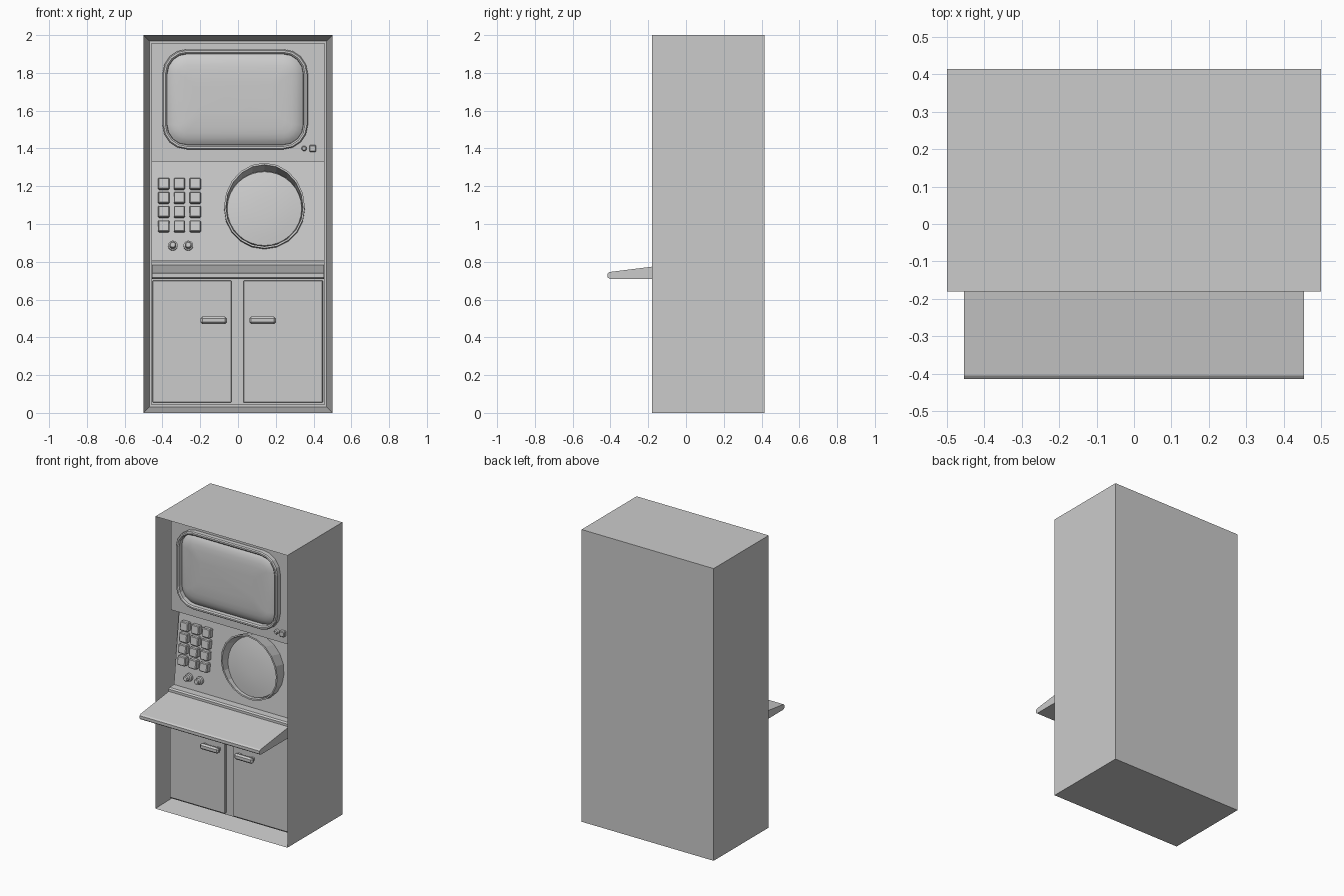
import bpy, bmesh
from math import sin, cos, pi, atan2
from mathutils import Matrix, Vector

if "Cube" in bpy.data.objects:
    bpy.data.objects.remove(bpy.data.objects["Cube"])


def finish(bm, name, smooth=False, matrix=None):
    bmesh.ops.recalc_face_normals(bm, faces=bm.faces[:])
    me = bpy.data.meshes.new(name)
    bm.to_mesh(me)
    bm.free()
    ob = bpy.data.objects.new(name, me)
    bpy.context.collection.objects.link(ob)
    if matrix:
        ob.matrix_world = matrix
    if smooth:
        bpy.context.view_layer.objects.active = ob
        ob.select_set(True)
        bpy.ops.object.shade_smooth_by_angle(angle=0.6)
        ob.select_set(False)
    return ob


def box(name, x, y, z, bevel=0, matrix=None):
    """Box from (min, max) ranges, optionally chamfered."""
    bm = bmesh.new()
    bmesh.ops.create_cube(bm, size=1)
    for v in bm.verts:
        v.co = Vector([(r[0] + r[1]) / 2 + c * (r[1] - r[0]) for r, c in zip((x, y, z), v.co)])
    if bevel:
        bmesh.ops.bevel(bm, geom=bm.edges[:], offset=bevel, segments=1, affect='EDGES')
    return finish(bm, name, matrix=matrix)


def profile(name, pts, x0, x1):
    """Extrude a (y, z) side profile across the width."""
    bm = bmesh.new()
    f = bm.faces.new([bm.verts.new((x0, y, z)) for y, z in pts])
    ext = bmesh.ops.extrude_face_region(bm, geom=[f])['geom']
    bmesh.ops.translate(bm, vec=(x1 - x0, 0, 0), verts=[g for g in ext if isinstance(g, bmesh.types.BMVert)])
    return finish(bm, name)


def loft(name, rings, smooth=False, matrix=None, cap=True):
    """Bridge closed rings of points; cap the last one."""
    bm = bmesh.new()
    rows = [[bm.verts.new(p) for p in r] for r in rings]
    n = len(rows[0])
    for a, b in zip(rows, rows[1:]):
        for i in range(n):
            bm.faces.new((a[i], a[(i + 1) % n], b[(i + 1) % n], b[i]))
    if cap:
        bm.faces.new(rows[-1])
    return finish(bm, name, smooth, matrix)


def circle(r, y, n):
    return [(r * cos(2 * pi * i / n), y, r * sin(2 * pi * i / n)) for i in range(n)]


def rounded(inset, y, radius=0.13, seg=4):
    """Rounded rectangle of the display, shrunk by inset."""
    w, h = 0.385 - inset, 0.265 - inset
    r = max(radius - inset, 0.03)
    pts = []
    for k, (sx, sz) in enumerate([(1, 1), (-1, 1), (-1, -1), (1, -1)]):
        for i in range(seg + 1):
            a = pi / 2 * (k + i / seg)
            pts.append((-0.015 + sx * (w - r) + r * cos(a), y, 1.66 + sz * (h - r) + r * sin(a)))
    return pts


# Cabinet shell with recessed front
bm = bmesh.new()
bmesh.ops.create_cube(bm, size=1)
for v in bm.verts:
    v.co = Vector((v.co.x, 0.1175 + v.co.y * 0.595, 1 + v.co.z * 2))
front = min(bm.faces, key=lambda f: f.calc_center_median().y)
bmesh.ops.inset_region(bm, faces=[front], thickness=0.043)
bmesh.ops.translate(bm, vec=(0, 0.26, 0), verts=front.verts[:])
finish(bm, "cabinet")

# Panels inside the recess
L, R = -0.457, 0.457
box("screen_panel", (L, R), (-0.07, 0.08), (1.33, 1.957))
profile("control_panel", [(-0.045, 0.76), (0.02, 1.33), (0.08, 1.33), (0.08, 0.76)], L, R)
box("lower_panel", (L, R), (-0.075, 0.08), (0.043, 0.76))

# Desk shelf and its rear lip
profile("shelf", [(-0.405, 0.71), (-0.415, 0.718), (-0.415, 0.738), (-0.405, 0.746),
                  (-0.10, 0.784), (0.0, 0.784), (0.0, 0.71)], -0.455, 0.455)
profile("shelf_lip", [(-0.10, 0.78), (-0.10, 0.80), (-0.09, 0.808), (-0.02, 0.808), (-0.02, 0.78)], L, R)

# Display bezel and bulging glass
loft("screen_bezel", [rounded(0, -0.06), rounded(0, -0.10), rounded(0.006, -0.107), rounded(0.016, -0.107),
                      rounded(0.024, -0.10), rounded(0.026, -0.06)], cap=False)
loft("screen_glass", [rounded(i, y) for i, y in
                      [(0.025, -0.072), (0.04, -0.083), (0.06, -0.092), (0.085, -0.098), (0.12, -0.102), (0.18, -0.105)]],
     smooth=True)
loft("screen_light", [circle(0.014, 0, 12), circle(0.014, -0.02, 12), circle(0.009, -0.026, 12)],
     matrix=Matrix.Translation((0.35, -0.07, 1.40)))
box("screen_button", (0.378, 0.414), (-0.095, -0.06), (1.382, 1.418), 0.004)

# Tilted frame for everything on the control panel
tilt = Matrix.Rotation(-atan2(0.065, 0.52), 4, 'X')


def on_panel(x, z):
    return Matrix.Translation((x, -0.045 + (z - 0.81) * 0.125, z)) @ tilt


# Keypad
for col, x in enumerate((-0.393, -0.310, -0.227)):
    for row, z in enumerate((1.211, 1.137, 1.063, 0.986)):
        box(f"key_{row}_{col}", (-0.03, 0.03), (-0.032, 0.01), (-0.03, 0.03), 0.005, on_panel(x, z))

# Knobs
for i, x in enumerate((-0.345, -0.263)):
    loft(f"knob_{i}", [circle(r, y, 12) for r, y in
                       [(0.026, 0.01), (0.026, -0.012), (0.018, -0.016), (0.018, -0.04), (0.013, -0.045)]],
         matrix=on_panel(x, 0.885))

# Round scope: domed glass inside a hood that is deeper at the top
scope = on_panel(0.14, 1.08)
loft("scope_glass", [circle(r, y, 32) for r, y in
                     [(0.2, 0.0), (0.197, -0.014), (0.15, -0.021), (0.1, -0.026), (0.05, -0.029)]],
     smooth=True, matrix=scope)


def hood_ring(r, front):
    pts = []
    for x, _, z in circle(r, 0, 20):
        s = z / r
        depth = 0.07 + 0.04 * s
        pts.append((x, -depth if front else 0.01, z + (0.018 * max(s, 0) if front else 0)))
    return pts


loft("scope_hood", [hood_ring(0.214, False), hood_ring(0.214, True), hood_ring(0.204, True),
                    hood_ring(0.200, False)], matrix=scope, cap=False)

# Cupboard doors and handles
for side, x0, x1, hx in (("left", -0.453, -0.035, -0.129), ("right", 0.028, 0.449, 0.13)):
    box(f"door_{side}", (x0, x1), (-0.092, -0.06), (0.055, 0.70), 0.003)
    box(f"handle_{side}", (hx - 0.07, hx + 0.07), (-0.135, -0.108), (0.47, 0.51), 0.01)
    for k in (-1, 1):
        px = hx + k * 0.05
        box(f"handle_post_{side}_{k}", (px - 0.01, px + 0.01), (-0.115, -0.085), (0.48, 0.50))
